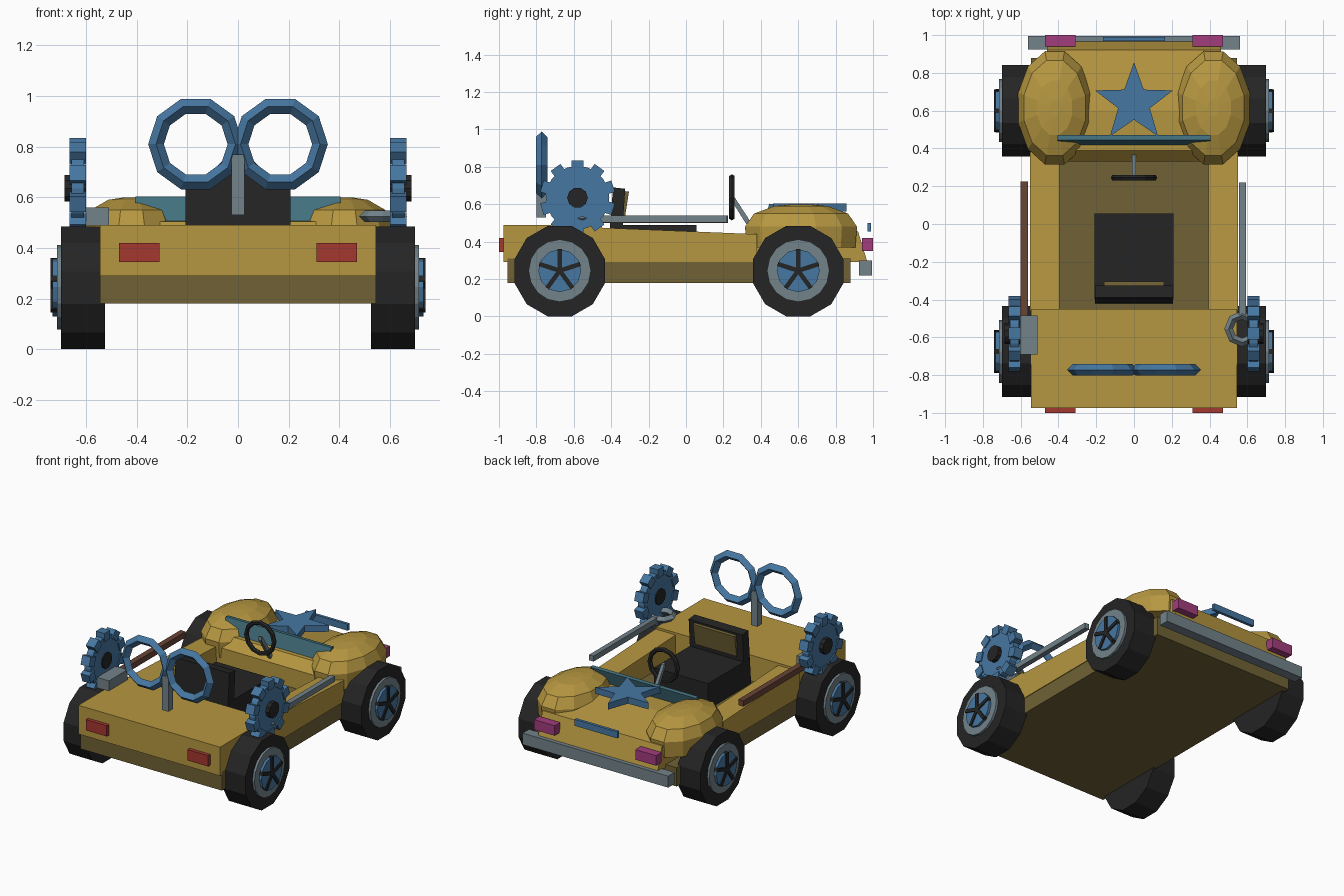
import bpy, bmesh
from math import pi, sin, cos
from mathutils import Matrix, Vector

if "Cube" in bpy.data.objects:
    bpy.data.objects.remove(bpy.data.objects["Cube"])


def mat(name, *rgb):
    m = bpy.data.materials.new(name)
    m.diffuse_color = (*rgb, 1)
    m.use_nodes = True
    m.node_tree.nodes["Principled BSDF"].inputs["Base Color"].default_value = m.diffuse_color
    return m


GOLD = mat("gold paint", 0.47, 0.31, 0.052)
OLIVE = mat("dark olive", 0.162, 0.122, 0.036)
BLUE = mat("blue", 0.062, 0.185, 0.36)
BLACK = mat("black rubber", 0.018, 0.018, 0.018)
GREY = mat("steel grey", 0.17, 0.225, 0.255)
TEAL = mat("teal glass", 0.058, 0.171, 0.223)
RED = mat("tail red", 0.37, 0.038, 0.03)
PINK = mat("pink lamp", 0.36, 0.045, 0.205)
BROWN = mat("brown wood", 0.141, 0.058, 0.036)


def finish(bm, name, material):
    bmesh.ops.recalc_face_normals(bm, faces=bm.faces)
    me = bpy.data.meshes.new(name)
    bm.to_mesh(me)
    bm.free()
    me.materials.append(material)
    ob = bpy.data.objects.new(name, me)
    bpy.context.collection.objects.link(ob)
    return ob


def loft(bm, rings):
    """Skin a list of equal-length point rings and cap both ends."""
    vs = [[bm.verts.new(p) for p in r] for r in rings]
    n = len(vs[0])
    for a, b in zip(vs, vs[1:]):
        for i in range(n):
            bm.faces.new((a[i], a[(i + 1) % n], b[(i + 1) % n], b[i]))
    bm.faces.new(vs[0])
    bm.faces.new(vs[-1])


def prism(name, material, pts, axis, lo, hi):
    """Extrude a 2D profile along x, y or z."""
    place = {"x": lambda p, t: (t, p[0], p[1]),
             "y": lambda p, t: (p[0], t, p[1]),
             "z": lambda p, t: (p[0], p[1], t)}[axis]
    bm = bmesh.new()
    loft(bm, [[place(p, t) for p in pts] for t in (lo, hi)])
    return finish(bm, name, material)


def box(name, material, x, y, z):
    return prism(name, material, [(x[0], y[0]), (x[1], y[0]), (x[1], y[1]), (x[0], y[1])], "z", *z)


def ngon(n, r, cu, cv, start=0.0):
    return [(cu + r * cos(start + 2 * pi * i / n), cv + r * sin(start + 2 * pi * i / n)) for i in range(n)]


def spokes(name, material, n, r0, r1, width, x, cy, cz):
    """Boxes arranged radially around the x axis, the first pointing up."""
    bm = bmesh.new()
    for i in range(n):
        m = (Matrix.Translation(((x[0] + x[1]) / 2, cy, cz)) @ Matrix.Rotation(2 * pi * i / n, 4, "X")
             @ Matrix.Translation((0, 0, (r0 + r1) / 2))
             @ Matrix.Diagonal((abs(x[1] - x[0]), width, r1 - r0, 1)))
        bmesh.ops.create_cube(bm, size=1, matrix=m)
    return finish(bm, name, material)


def torus(name, material, loc, rot, major, minor, seg, mseg):
    bpy.ops.mesh.primitive_torus_add(location=loc, rotation=rot, major_radius=major, minor_radius=minor,
                                     major_segments=seg, minor_segments=mseg)
    ob = bpy.context.object
    ob.name = name
    ob.data.materials.clear()
    ob.data.materials.append(material)
    for p in ob.data.polygons:
        p.use_smooth = False
    return ob


# Chassis, rear deck and hood
box("chassis_floor", OLIVE, (-0.545, 0.545), (-0.955, 0.88), (0.18, 0.31))
box("rear_deck", GOLD, (-0.545, 0.545), (-0.975, -0.45), (0.29, 0.49))
prism("hood", GOLD, [(0.33, 0.29), (0.33, 0.44), (0.39, 0.505), (0.6, 0.51), (0.92, 0.455), (0.97, 0.29)],
      "x", -0.46, 0.46)

# Parts repeated on both sides
for s, side in ((-1, "left"), (1, "right")):
    # Cockpit side wall
    prism(f"{side}_wall", GOLD, [(-0.46, 0.29), (-0.46, 0.475), (0.38, 0.44), (0.38, 0.29)],
          "x", s * 0.395, s * 0.55)
    # Domed front fender
    bm = bmesh.new()
    loft(bm, [[(x, y, z) for x, y in
               [(s * 0.42 + 0.2 * k * cos(pi * i / 6 + 0.26), 0.615 + 0.31 * k * sin(pi * i / 6 + 0.26))
                for i in range(12)]]
              for z, k in ((0.37, 0.97), (0.48, 1.0), (0.55, 0.84), (0.59, 0.48), (0.6, 0.15))])
    finish(bm, f"{side}_fender", GOLD)
    # Wheels
    for cy, end in ((-0.675, "rear"), (0.6, "front")):
        n = f"{end}_{side}"
        prism(n + "_tyre", BLACK, ngon(12, 0.25, cy, 0.2425, pi / 12), "x", s * 0.525, s * 0.70)
        prism(n + "_rim", GREY, ngon(16, 0.167, cy, 0.245), "x", s * 0.69, s * 0.716)
        prism(n + "_hub", BLUE, ngon(12, 0.115, cy, 0.245), "x", s * 0.70, s * 0.733)
        spokes(n + "_spokes", BLACK, 5, 0, 0.115, 0.024, (s * 0.715, s * 0.741), cy, 0.245)
    # Side gear
    prism(f"{side}_gear", BLUE, ngon(20, 0.17, -0.58, 0.635), "x", s * 0.608, s * 0.657)
    spokes(f"{side}_gear_teeth", BLUE, 10, 0.14, 0.2, 0.064, (s * 0.6, s * 0.665), -0.58, 0.635)
    prism(f"{side}_gear_hub", BLACK, ngon(10, 0.055, -0.58, 0.635), "x", s * 0.6, s * 0.685)
    # Lamps
    xs = (s * 0.31, s * 0.47)
    box(f"{side}_tail_lamp", RED, xs, (-1.0, -0.97), (0.345, 0.42))
    box(f"{side}_head_lamp", PINK, xs, (0.94, 1.0), (0.35, 0.42))
    # Wind-up key ring
    torus(f"{side}_key_ring", BLUE, (s * 0.167, -0.772, 0.81), (pi / 2, 0, 0), 0.157, 0.031, 10, 4)

# Key stem, bumper, front plate
box("key_stem", GREY, (-0.025, 0.025), (-0.8, -0.748), (0.53, 0.77))
box("front_bumper", GREY, (-0.56, 0.56), (0.925, 0.995), (0.22, 0.3))
box("front_plate", BLUE, (-0.165, 0.165), (0.97, 0.99), (0.455, 0.5))

# Hood star and windscreen
star = [((0.217 if i % 2 == 0 else 0.088) * cos(pi / 2 + i * pi / 5),
         0.64 + (0.217 if i % 2 == 0 else 0.088) * sin(pi / 2 + i * pi / 5)) for i in range(10)]
prism("hood_star", BLUE, star, "z", 0.56, 0.605)
prism("windscreen", TEAL, [(0.415, 0.49), (0.445, 0.603), (0.472, 0.6), (0.44, 0.49)], "x", -0.405, 0.405)

# Seat with leaning back and inset panel
box("seat_cushion", BLACK, (-0.208, 0.208), (-0.4, 0.055), (0.31, 0.49))
prism("seat_back", BLACK, [(-0.42, 0.31), (-0.39, 0.69), (-0.325, 0.683), (-0.35, 0.31)], "x", -0.207, 0.207)
prism("seat_panel", OLIVE, [(-0.345, 0.52), (-0.325, 0.67), (-0.305, 0.667), (-0.328, 0.52)], "x", -0.16, 0.16)

# Steering wheel and column
torus("steering_wheel", BLACK, (0, 0.245, 0.637), (pi / 2, 0, 0), 0.107, 0.016, 12, 6)
prism("steering_column", GREY, [(0.24, 0.625), (0.24, 0.65), (0.255, 0.645), (0.375, 0.46), (0.35, 0.45)],
      "x", -0.011, 0.011)

# Wrench on the right, hammer on the left
box("wrench_bar", GREY, (0.557, 0.592), (-0.49, 0.22), (0.502, 0.54))
torus("wrench_ring", GREY, (0.573, -0.555, 0.525), (0, 0, 0), 0.072, 0.023, 8, 4)
box("hammer_handle", BROWN, (-0.6, -0.56), (-0.49, 0.225), (0.5, 0.54))
box("hammer_head", GREY, (-0.602, -0.51), (-0.69, -0.485), (0.488, 0.56))
